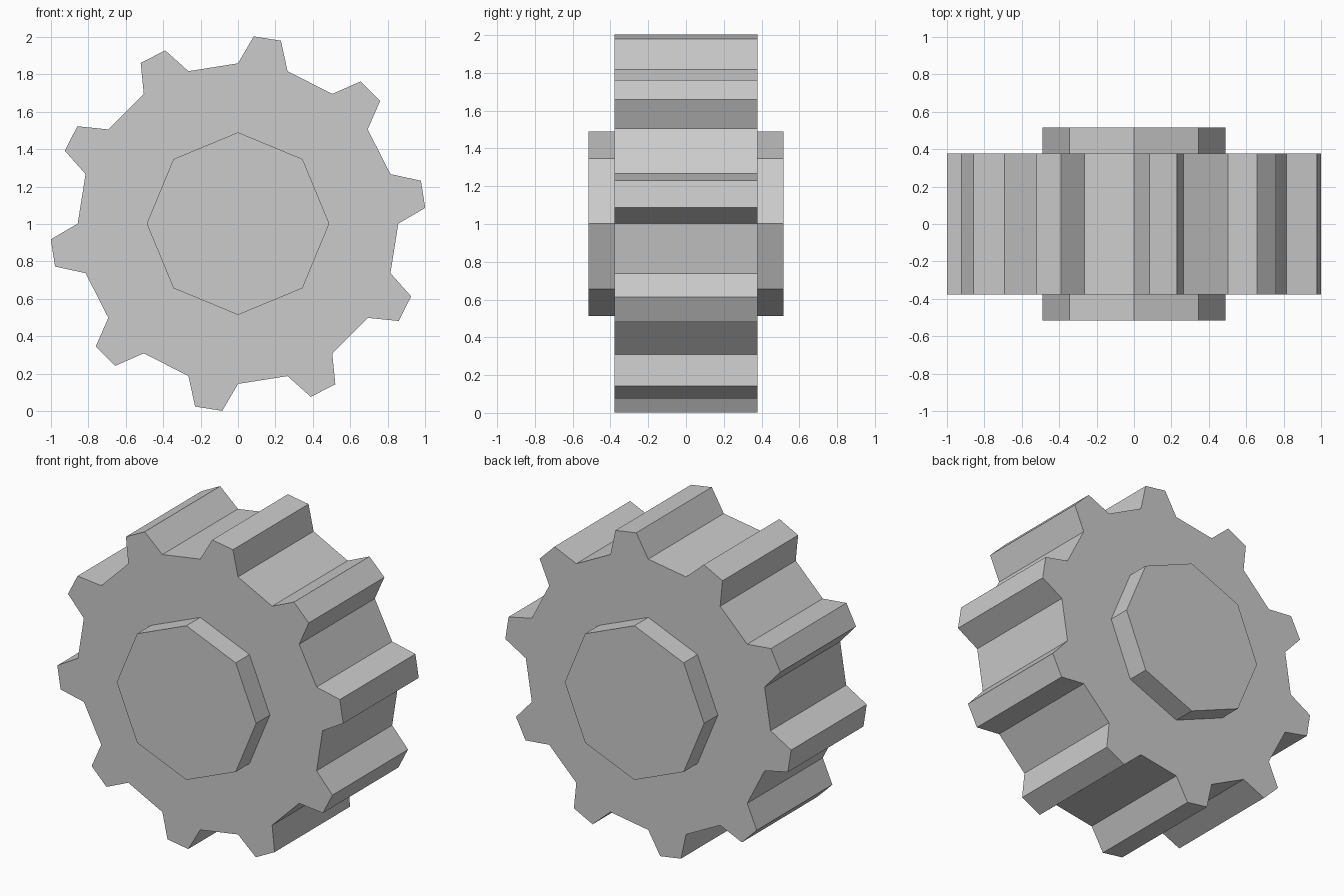
import bpy, bmesh
from math import sin, cos, radians

if "Cube" in bpy.data.objects:
    bpy.data.objects.remove(bpy.data.objects["Cube"])

CENTER_Z = 1.002


def polar(radius, degrees):
    """Point at a clockwise angle from straight up, seen from the front."""
    a = radians(degrees)
    return radius * sin(a), CENTER_Z + radius * cos(a)


def prism(name, outline, half_depth):
    """Extrude an (x, z) outline along y, centred on y = 0."""
    bm = bmesh.new()
    face = bm.faces.new([bm.verts.new((x, -half_depth, z)) for x, z in outline])
    ext = bmesh.ops.extrude_face_region(bm, geom=[face], use_keep_orig=True)
    verts = [v for v in ext["geom"] if isinstance(v, bmesh.types.BMVert)]
    bmesh.ops.translate(bm, verts=verts, vec=(0, 2 * half_depth, 0))
    bmesh.ops.recalc_face_normals(bm, faces=bm.faces)
    mesh = bpy.data.meshes.new(name)
    bm.to_mesh(mesh)
    bm.free()
    obj = bpy.data.objects.new(name, mesh)
    bpy.context.collection.objects.link(obj)
    return obj


# Gear wheel: ten tapered teeth on alternate sides of a 20-sided root
tooth = [(0.857, 0), (1.0045, 4.8), (1.0045, 13.2), (0.857, 18)]
gear_outline = [polar(r, 36 * i + a) for i in range(10) for r, a in tooth]
prism("gear_wheel", gear_outline, 0.378)

# Octagonal hub projecting from both faces
prism("hub", [polar(0.488, 45 * i) for i in range(8)], 0.516)
